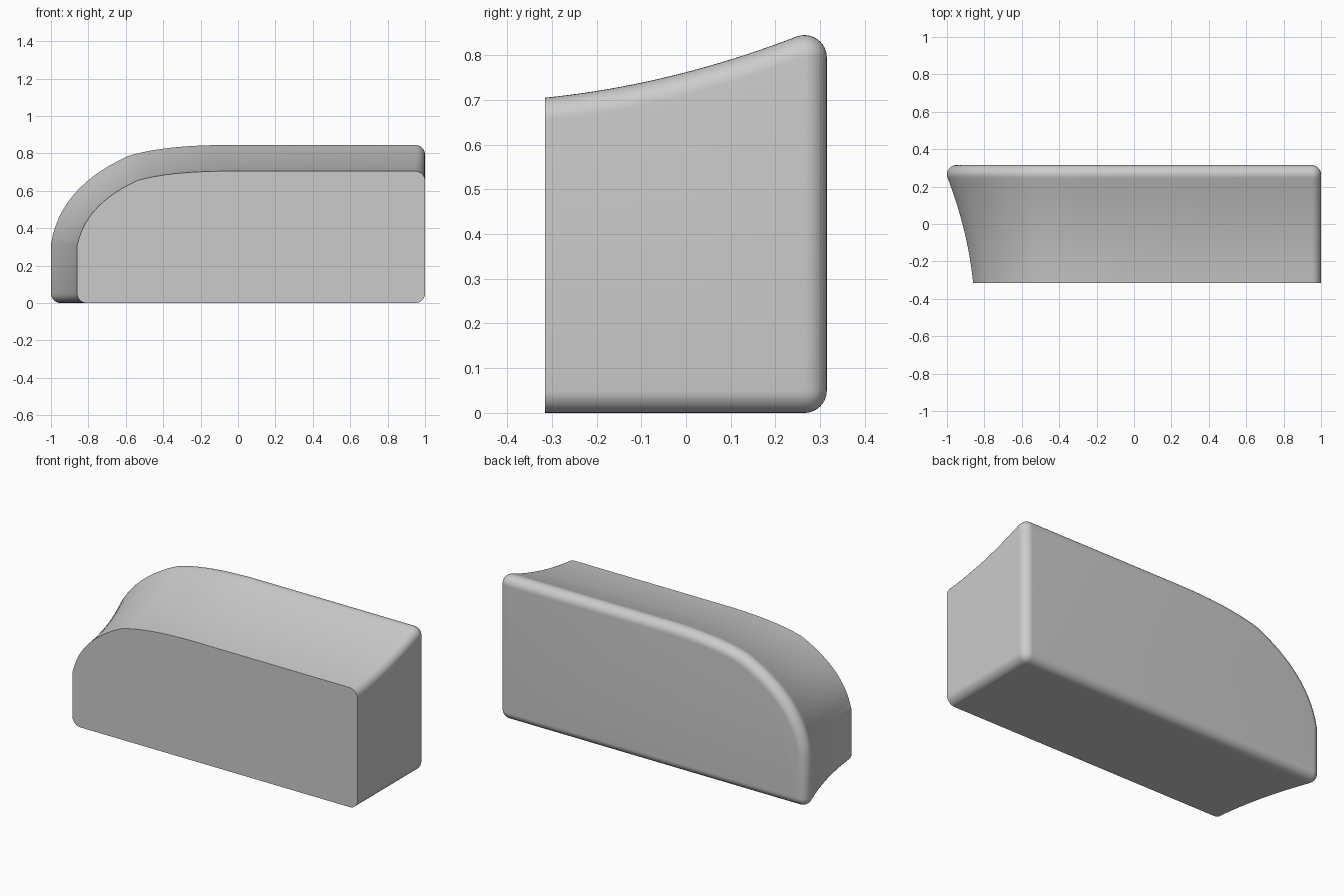
import bpy, bmesh, math
from mathutils import Vector
from mathutils.geometry import interpolate_bezier

cube = bpy.data.objects.get("Cube")
if cube:
    bpy.data.objects.remove(cube)

DEPTH, HEIGHT, FILLET = 0.315, 0.845, 0.05

# Curved shoulder running from the left side up onto the top
lower = interpolate_bezier(Vector((-1, 0.315)), Vector((-0.965, 0.53)),
                           Vector((-0.82, 0.68)), Vector((-0.59, 0.785)), 14)
upper = interpolate_bezier(Vector((-0.59, 0.785)), Vector((-0.45, 0.83)),
                           Vector((-0.25, HEIGHT)), Vector((-0.05, HEIGHT)), 12)
shoulder = [Vector(p[:2]) for p in lower + upper[1:]]


def corner(cx, cz, r, start):
    """Quarter-round corner, turning clockwise from the start angle."""
    angles = [math.radians(start - 90 * i / 8) for i in range(9)]
    return [(cx + r * math.cos(a), cz + r * math.sin(a)) for a in angles]


def outline(inset, edge):
    """Section with the left and top drawn in by inset, bottom and right by edge."""
    points = []
    last = len(shoulder) - 1
    for i, p in enumerate(shoulder):
        t = shoulder[min(i + 1, last)] - shoulder[max(i - 1, 0)]
        if i == 0:
            t = Vector((0, 1))
        elif i == last:
            t = Vector((1, 0))
        t.normalize()
        points.append((p.x + t.y * inset, p.y - t.x * inset))
    r = FILLET + 0.001 - edge
    points += corner(1 - edge - r, HEIGHT - inset - r, r, 90)
    points += corner(1 - edge - r, edge + r, r, 0)
    points += corner(-1 + inset + r, edge + r, r, -90)
    return points


# Stations along the depth: concave sweep, then the rounded back edge
stations = []
for i in range(20):
    u = 0.563 * i / 20
    stations.append((u - DEPTH, 0.14 - 0.102 * u - 0.251 * u * u, 0))
for i in range(13):
    a = math.radians(110 * (1 - i / 12))
    d = FILLET * (1 - math.sin(a))
    stations.append((DEPTH - FILLET + FILLET * math.cos(a), d, d if a < math.pi / 2 else 0))

# Loft the sections into one closed block
bm = bmesh.new()
rings = [[bm.verts.new((x, y, z)) for x, z in outline(d, e)] for y, d, e in stations]
n = len(rings[0])
for a, b in zip(rings, rings[1:]):
    for i in range(n):
        j = (i + 1) % n
        bm.faces.new((a[i], a[j], b[j], b[i]))
bm.faces.new(rings[0])
bm.faces.new(rings[-1])
bmesh.ops.recalc_face_normals(bm, faces=bm.faces)
mesh = bpy.data.meshes.new("curved_block")
bm.to_mesh(mesh)
bm.free()

block = bpy.data.objects.new("curved_block", mesh)
bpy.context.collection.objects.link(block)

# Plain grey finish
grey = bpy.data.materials.new("plain_grey")
grey.use_nodes = True
grey.diffuse_color = (0.6, 0.6, 0.6, 1)
grey.node_tree.nodes["Principled BSDF"].inputs["Base Color"].default_value = grey.diffuse_color
mesh.materials.append(grey)

bpy.ops.object.select_all(action="DESELECT")
block.select_set(True)
bpy.context.view_layer.objects.active = block
bpy.ops.object.shade_smooth_by_angle(angle=math.radians(35))
